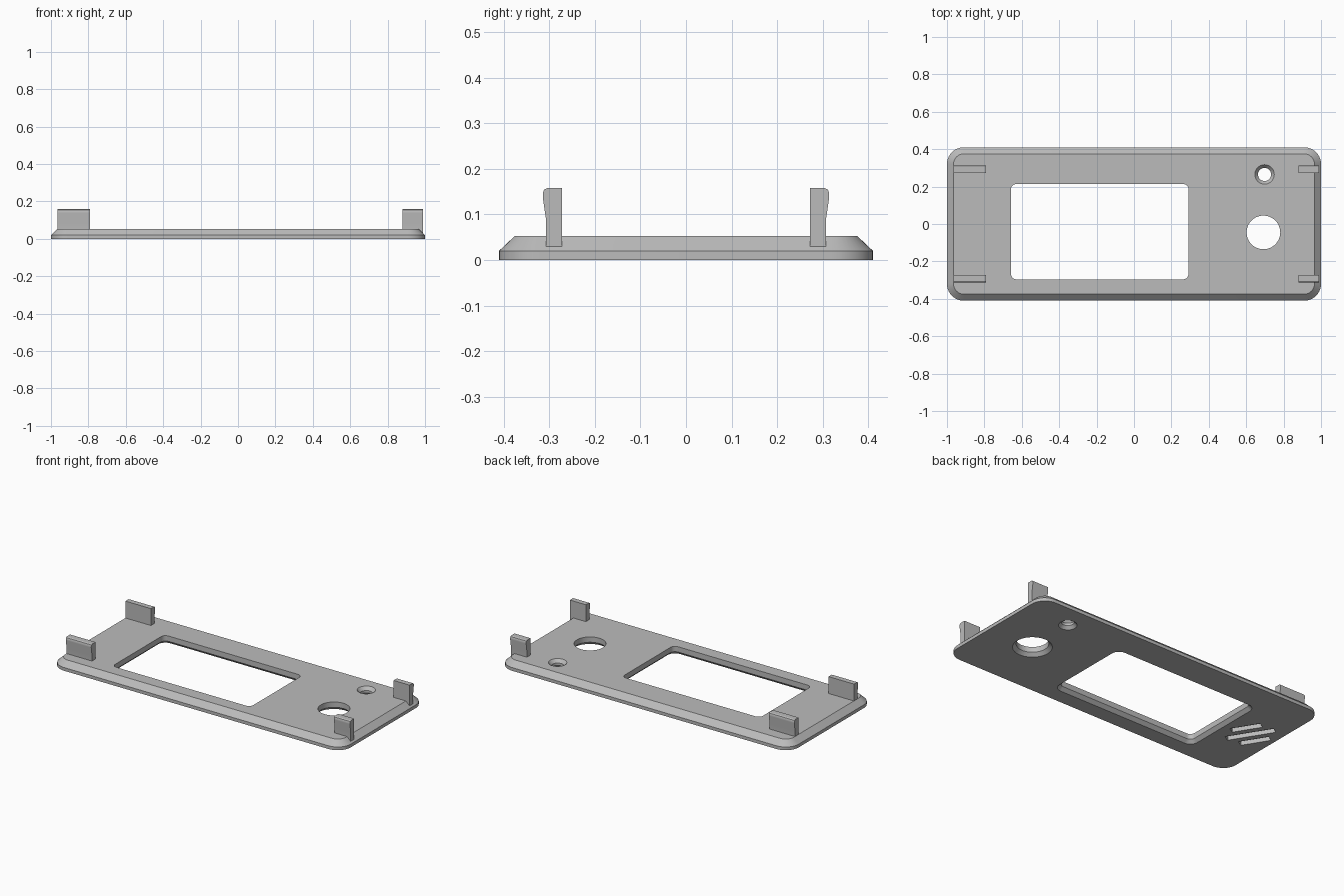
import bpy, bmesh, math
from mathutils import Matrix, Vector

old = bpy.data.objects.get("Cube")
if old:
    bpy.data.objects.remove(old, do_unlink=True)

grey = bpy.data.materials.new("plain grey")
grey.use_nodes = True
colour = (0.5, 0.5, 0.5, 1)
grey.diffuse_color = colour
grey.node_tree.nodes["Principled BSDF"].inputs["Base Color"].default_value = colour


def finish(name, bm):
    bmesh.ops.remove_doubles(bm, verts=bm.verts, dist=1e-5)
    bmesh.ops.recalc_face_normals(bm, faces=bm.faces)
    mesh = bpy.data.meshes.new(name)
    bm.to_mesh(mesh)
    bm.free()
    mesh.materials.append(grey)
    obj = bpy.data.objects.new(name, mesh)
    bpy.context.collection.objects.link(obj)
    return obj


def ring(half_x, half_y, radius, z, steps):
    """Rounded rectangle; a circle when both halves equal the radius."""
    points = []
    for quarter, (sx, sy) in enumerate([(1, 1), (-1, 1), (-1, -1), (1, -1)]):
        for i in range(steps + 1):
            a = math.pi / 2 * (quarter + i / steps)
            points.append((sx * (half_x - radius) + radius * math.cos(a),
                           sy * (half_y - radius) + radius * math.sin(a), z))
    return points


def loft(name, sections, centre=(0, 0), angle=0, steps=10):
    bm = bmesh.new()
    rings = [[bm.verts.new(p) for p in ring(*s, steps)] for s in sections]
    for low, high in zip(rings, rings[1:]):
        for i in range(len(low)):
            j = (i + 1) % len(low)
            bm.faces.new((low[i], low[j], high[j], high[i]))
    bm.faces.new(rings[0][::-1])
    bm.faces.new(rings[-1])
    place = Matrix.Translation((*centre, 0)) @ Matrix.Rotation(angle, 4, "Z")
    bmesh.ops.transform(bm, matrix=place, verts=bm.verts)
    return finish(name, bm)


def round_hole(name, centre, levels):
    return loft(name, [(r, r, r, z) for r, z in levels], centre, steps=12)


TOP = 0.053

# Bezel plate with sloping rim
plate = loft("bezel_plate", [(1, 0.41, 0.09, 0), (1, 0.41, 0.09, 0.02),
                             (0.965, 0.375, 0.055, TOP)])

# Display window, flared on the underside
wx, wy, wr, flare = 0.475, 0.255, 0.03, 0.02
cutters = [loft("window_cutter", [
    (wx + 2 * flare, wy + 2 * flare, wr + 2 * flare, -flare),
    (wx, wy, wr, flare), (wx, wy, wr, 0.1)], (-0.183, -0.041))]

# Knob hole and small countersunk hole
cutters.append(round_hole("knob_hole_cutter", (0.692, -0.045),
                          [(0.13, -0.02), (0.09, 0.02), (0.09, 0.1)]))
cutters.append(round_hole("small_hole_cutter", (0.698, 0.265),
                          [(0.07, -0.02), (0.035, 0.018), (0.035, 0.033),
                           (0.052, TOP), (0.052, 0.1)]))

# Three slanted grooves in the underside
along = Vector((-0.53, 0.85)).normalized()
across = Vector((-along.y, along.x))
for k in (-1, 0, 1):
    length = 0.14 if k == 0 else 0.088
    c = Vector((-0.845, -0.01)) + across * 0.076 * k
    cutters.append(loft("groove_cutter", [(length, 0.021, 0.002, -0.02),
                                          (length, 0.021, 0.002, 0.025)],
                        c, math.atan2(along.y, along.x), steps=1))

bpy.context.view_layer.objects.active = plate
for cutter in cutters:
    cutter.hide_render = True
    cut = plate.modifiers.new("cut", "BOOLEAN")
    cut.operation = "DIFFERENCE"
    cut.solver = "EXACT"
    cut.object = cutter
    bpy.ops.object.modifier_apply(modifier=cut.name)
for cutter in cutters:
    bpy.data.objects.remove(cutter, do_unlink=True)

# Snap clips: inner face flat, outer face swelling to a rounded lip
clip_profile = [(0.272, 0.028), (0.307, 0.028), (0.307, 0.09), (0.314, 0.138),
                (0.314, 0.147), (0.311, 0.154), (0.304, 0.158), (0.272, 0.158)]


def clip(name, x0, x1, side):
    bm = bmesh.new()
    face = bm.faces.new([bm.verts.new((x0, side * y, z)) for y, z in clip_profile])
    out = bmesh.ops.extrude_face_region(bm, geom=[face])
    new = [v for v in out["geom"] if isinstance(v, bmesh.types.BMVert)]
    bmesh.ops.translate(bm, vec=(x1 - x0, 0, 0), verts=new)
    if not any(len(f.verts) > 4 and abs(f.calc_center_median().x - x0) < 1e-4
               for f in bm.faces):
        bm.faces.new([v for v in bm.verts if v not in new])
    return finish(name, bm)


parts = [plate]
for side, end in ((-1, "front"), (1, "back")):
    parts.append(clip(end + "_right_clip", -0.965, -0.79, side))
    parts.append(clip(end + "_left_clip", 0.88, 0.99, side))

# Smooth shading with crisp edges
bpy.ops.object.select_all(action="DESELECT")
for part in parts:
    part.select_set(True)
bpy.context.view_layer.objects.active = plate
bpy.ops.object.shade_smooth_by_angle(angle=math.radians(25))
